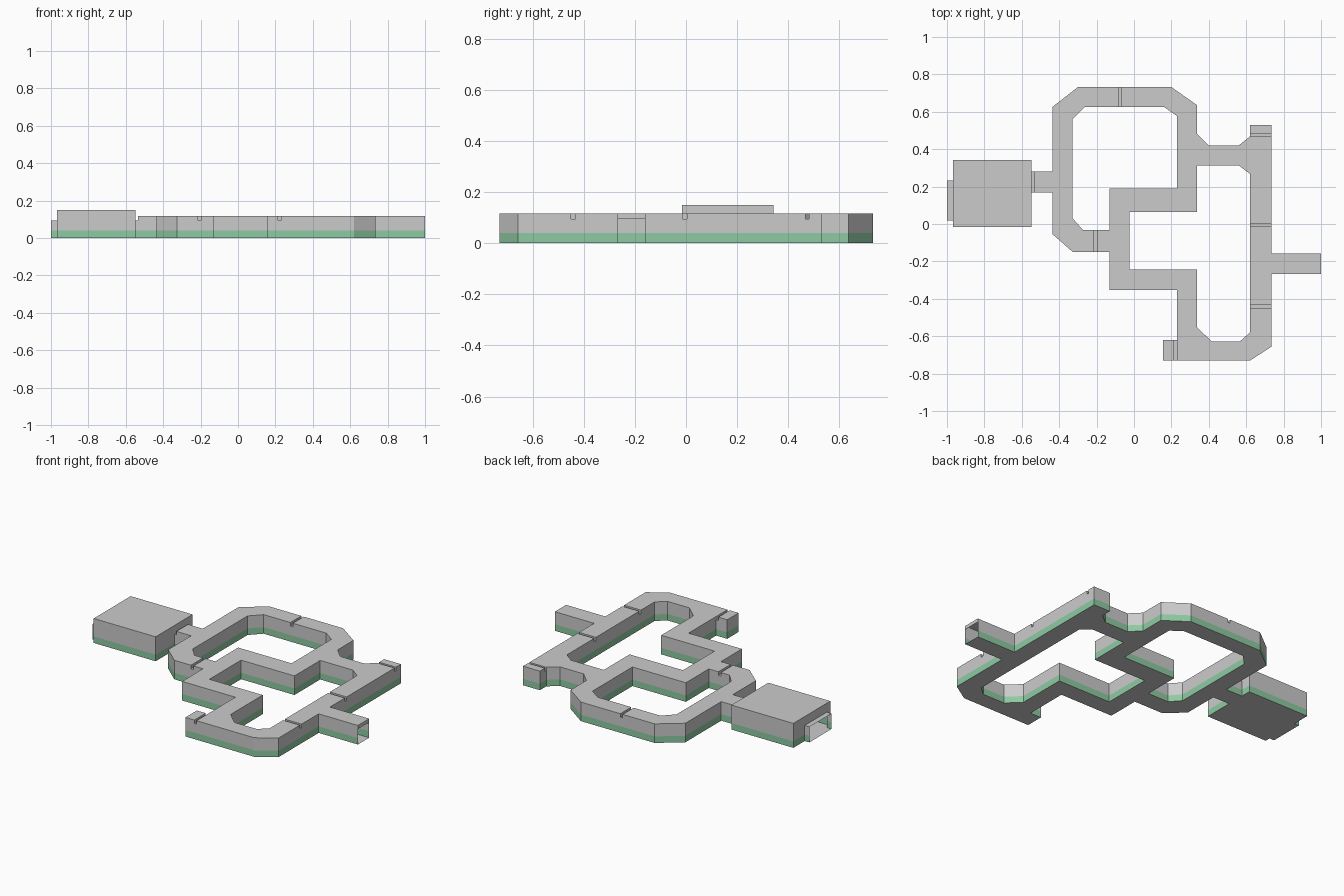
import bpy, bmesh
from mathutils import Vector

if "Cube" in bpy.data.objects:
    bpy.data.objects.remove(bpy.data.objects["Cube"])

CEIL, ROOM, DOOR, BAND = 0.117, 0.15, 0.095, 0.04

# Floor plan: outer outline (room, entrance and corridors) and two courtyard holes
OUTER = [(-.435, .28), (-.435, .627), (-.3, .732), (.2, .732), (.338, .635), (.338, .482),
         (.4, .42), (.56, .42), (.62, .468), (.62, .53), (.734, .53), (.734, -.158),
         (1, -.158), (1, -.267), (.734, -.267), (.734, -.657), (.62, -.73), (.155, -.73),
         (.155, -.62), (.23, -.62), (.23, -.353), (-.132, -.353), (-.132, -.15),
         (-.327, -.15), (-.435, -.055), (-.435, .168), (-.548, .168), (-.548, -.015),
         (-.968, -.015), (-.968, .018), (-1, .018), (-1, .233), (-.968, .233),
         (-.968, .343), (-.548, .343), (-.548, .28)]
LEFT_YARD = [(-.328, .56), (-.264, .626), (.16, .626), (.23, .577), (.23, .19), (-.132, .19),
             (-.132, -.032), (-.273, -.032), (-.328, .03)]
RIGHT_YARD = [(.338, .313), (.56, .313), (.62, .268), (.62, -.58), (.566, -.628), (.416, -.628),
              (.338, -.554), (.338, -.243), (-.024, -.243), (-.024, .064), (.338, .064)]

# Lowered doorways: x min, x max, y min, y max, axis the corridor runs along
DOORS = [(-.083, -.067, .6, .8, 0), (-.214, -.197, -.2, 0, 0), (-.548, -.535, .1, .3, 0),
         (.215, .23, -.8, -.6, 0), (.6, .8, -.013, .004, 1), (.6, .8, -.449, -.432, 1),
         (.6, .8, .468, .482, 1), (-1, -.968, 0, .25, 0)]


def ceiling_height(p):
    for x0, x1, y0, y1, _ in DOORS:
        if x0 < p.x < x1 and y0 < p.y < y1:
            return DOOR
    return ROOM if p.x < -.548 else CEIL


def make_plan():
    bm = bmesh.new()
    for loop in (OUTER, LEFT_YARD, RIGHT_YARD):
        vs = [bm.verts.new((x, y, 0)) for x, y in loop]
        for i, v in enumerate(vs):
            bm.edges.new((vs[i - 1], v))
    bmesh.ops.triangle_fill(bm, edges=bm.edges[:], use_beauty=True, normal=(0, 0, 1))
    # Split the plan where the ceiling height changes
    cuts = {(axis, d[2 * axis + k]) for *d, axis in DOORS for k in (0, 1)}
    for axis, value in sorted(cuts):
        co, no = Vector(), Vector()
        co[axis], no[axis] = value, 1
        bmesh.ops.bisect_plane(bm, geom=bm.verts[:] + bm.edges[:] + bm.faces[:],
                               dist=1e-5, plane_co=co, plane_no=no)
    bm.normal_update()
    for f in bm.faces:
        if f.normal.z < 0:
            f.normal_flip()
    return bm


parts = {n: [] for n in ("floor", "ceiling", "doorway_tops", "lintels",
                         "upper_walls", "green_lower_walls")}


def wall(part, a, b, z0, z1):
    if z1 - z0 > 1e-5:
        parts[part].append([(b.x, b.y, z0), (a.x, a.y, z0), (a.x, a.y, z1), (b.x, b.y, z1)])


plan = make_plan()
for f in plan.faces:
    pts = [v.co for v in f.verts]
    h = ceiling_height(f.calc_center_median())
    parts["floor"].append([(p.x, p.y, 0) for p in pts])
    top = [(p.x, p.y, h) for p in pts]
    if h == DOOR:
        parts["doorway_tops"].append(top)
    else:
        parts["ceiling"].append(top[::-1])
    for loop in f.loops:
        a, b = loop.vert.co, loop.link_loop_next.vert.co
        if not loop.edge.is_boundary:
            other = loop.link_loop_radial_next.face
            wall("lintels", a, b, ceiling_height(other.calc_center_median()), h)
        elif min(abs(a.x), abs(b.x)) > .999:      # open ends keep only a lintel
            wall("lintels", a, b, DOOR, h)
        else:
            wall("green_lower_walls", a, b, 0, BAND)
            wall("upper_walls", a, b, BAND, h)
plan.free()

green = bpy.data.materials.new("green_paint")
green.diffuse_color = (.27, .59, .36, 1)
green.use_nodes = True
green.node_tree.nodes["Principled BSDF"].inputs["Base Color"].default_value = green.diffuse_color

# One object per part, welded into continuous sheets
for name, polys in parts.items():
    bm = bmesh.new()
    for poly in polys:
        bm.faces.new([bm.verts.new(p) for p in poly])
    bmesh.ops.remove_doubles(bm, verts=bm.verts[:], dist=1e-5)
    mesh = bpy.data.meshes.new(name)
    bm.to_mesh(mesh)
    bm.free()
    obj = bpy.data.objects.new(name, mesh)
    bpy.context.collection.objects.link(obj)
    if name.startswith("green"):
        mesh.materials.append(green)
